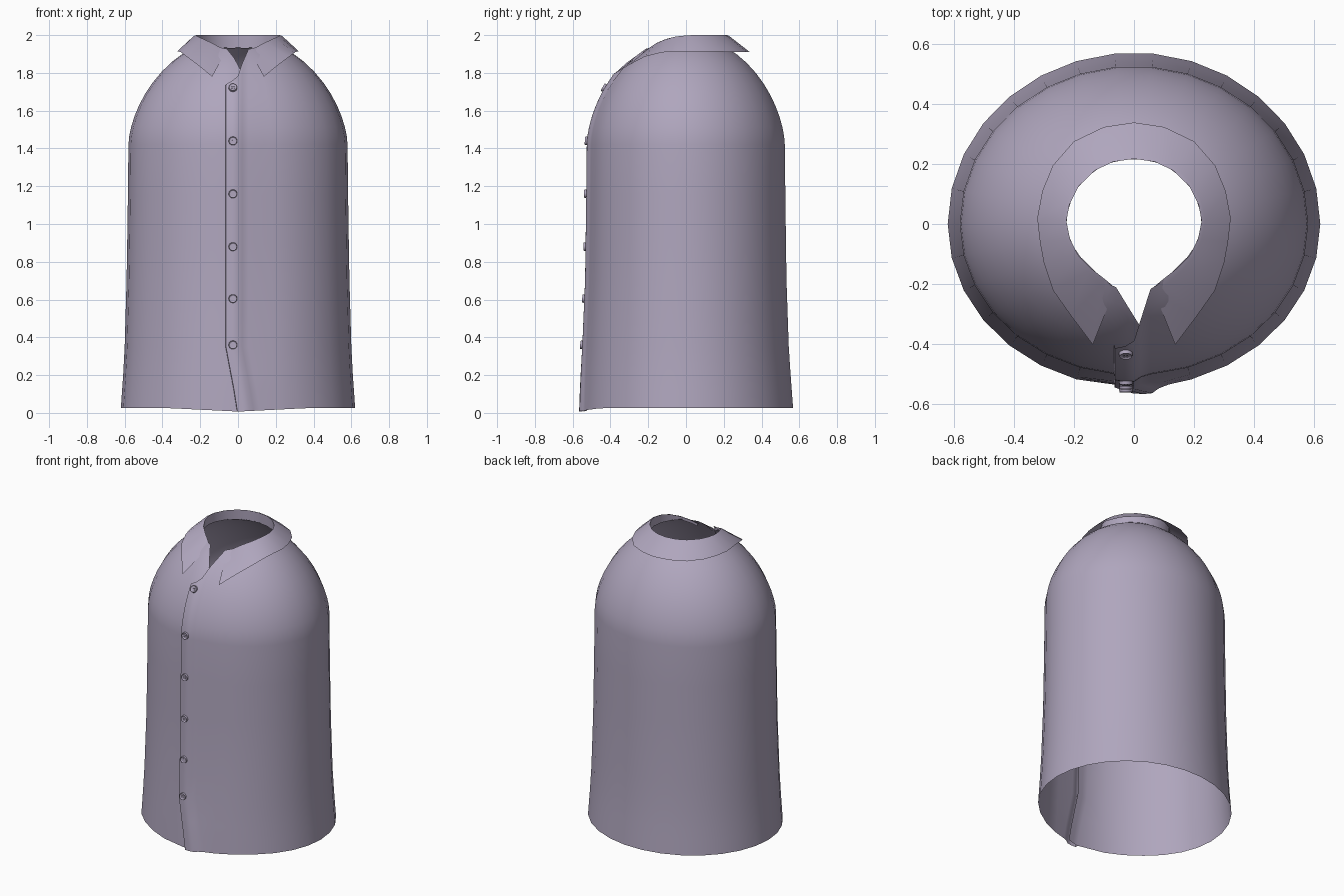
import bpy, bmesh, math
from mathutils import Vector, Matrix

if "Cube" in bpy.data.objects:
    bpy.data.objects.remove(bpy.data.objects["Cube"])

cloth = bpy.data.materials.new("lavender grey cloth")
cloth.diffuse_color = (0.43, 0.38, 0.51, 1)
cloth.use_nodes = True
cloth.node_tree.nodes["Principled BSDF"].inputs["Base Color"].default_value = cloth.diffuse_color


def interp(x, pts):
    """Piecewise linear lookup through (x, value) pairs."""
    if x <= pts[0][0]:
        return pts[0][1]
    for (a, va), (b, vb) in zip(pts, pts[1:]):
        if x <= b:
            return va + (vb - va) * (x - a) / (b - a)
    return pts[-1][1]


def finish(name, bm, angle=60):
    me = bpy.data.meshes.new(name)
    bm.to_mesh(me)
    bm.free()
    ob = bpy.data.objects.new(name, me)
    bpy.context.collection.objects.link(ob)
    me.materials.append(cloth)
    bpy.ops.object.select_all(action='DESELECT')
    ob.select_set(True)
    bpy.context.view_layer.objects.active = ob
    bpy.ops.object.shade_smooth_by_angle(angle=math.radians(angle))
    return ob


def sheet(name, rows, flip=False):
    """Open grid surface through rows of points."""
    bm = bmesh.new()
    grid = [[bm.verts.new(p) for p in row] for row in rows]
    for a, b in zip(grid, grid[1:]):
        for i in range(len(a) - 1):
            quad = [a[i], a[i + 1], b[i + 1], b[i]]
            bm.faces.new(quad[::-1] if flip else quad)
    return finish(name, bm)


# Radii of the garment by height, and the shoulder dome
WIDE = [(0, .622), (.2, .608), (.35, .60), (.7, .59), (1.05, .584), (1.42, .58)]
BACK = [(0, .572), (.2, .557), (.35, .547), (.7, .535), (1.05, .53), (1.42, .526)]
FRONT = [(0, .545), (.2, .535), (.35, .527), (.7, .512), (1.05, .507), (1.42, .503)]
NECK = [(0, .37), (15, .22), (37, .20), (62, .213), (90, .225), (130, .222), (180, .215)]


def dome(q):
    return 1.42 + .575 * max(0, 1 - q * q) ** .6


def round_point(phi, z, q):
    c, s = math.cos(math.radians(phi)), math.sin(math.radians(phi))
    depth = interp(z, FRONT if c > 0 else BACK)
    return Vector((interp(z, WIDE) * s * q, -depth * c * q, z))


def neck_q(phi):
    """Neck opening as a fraction of the shoulder ring."""
    a = min(phi, 360 - phi)
    return interp(a, NECK) / round_point(a, 1.42, 1).xy.length


# Front columns: (x, outward lift, neck fraction); free edge of the overlap first
OVERLAP = [(-.066, .004, .80), (-.064, .020, .79), (-.03, .023, .765), (0, .022, .73), (.022, .008, .62), (.055, 0, .44)]
UNDERLAP = [(-.06, 0, .43), (-.02, -.006, .56), (.02, -.012, .70)]
ANGLES = [18 + 324 * i / 27 for i in range(28)]


def front_point(col, z, q):
    x, lift, _ = col
    drop = max(0, (.35 - min(z, .35)) / .35)
    x += .066 * drop
    ry, rx = interp(z, FRONT), interp(z, WIDE)
    y = -ry * math.sqrt(max(.01, q * q - (x / rx) ** 2)) - lift
    return Vector((x, y, z))


def body_row(z, s):
    row = []

    def level(qn):
        q = 1 + (qn - 1) * s
        return q, (dome(q) - 1.42 if s > 0 else 0)

    def add_front(cols):
        for col in cols:
            q, up = level(col[2])
            p = front_point(col, z, q)
            p.z += up
            row.append(p)

    add_front(OVERLAP)
    for phi in ANGLES:
        q, up = level(neck_q(phi))
        p = round_point(phi, z, q)
        p.z += up
        row.append(p)
    add_front(UNDERLAP)
    # Hem dips slightly at the centre front
    if z < .1:
        for p in row:
            if p.y < 0:
                p.z -= .02 * max(0, 1 - abs(p.x) / .4)
    return row


rows = [body_row(z, 0) for z in (.027, .12, .2, .35, .5, .7, .9, 1.15, 1.42)]
rows += [body_row(1.42, s) for s in (.012, .04, .09, .16, .25, .36, .5, .65, .82, 1)]
sheet("shirt_body", rows)

# Collar: stand rising from the neck, folded over into a pointed flap.
# Columns from centre back to the front: fold x, y, z then outer edge x, y, z
COLLAR = [
    (0, .217, 2.0, 0, .338, 1.91), (.07, .207, 2.0, .10, .323, 1.91),
    (.13, .178, 2.0, .20, .275, 1.91), (.185, .125, 2.0, .27, .195, 1.912),
    (.215, .065, 2.0, .305, .11, 1.913), (.225, .01, 1.999, .322, .02, 1.914),
    (.213, -.05, 1.993, .313, -.06, 1.914), (.185, -.105, 1.98, .300, -.13, 1.908),
    (.14, -.15, 1.96, .27, -.22, 1.885), (.095, -.185, 1.935, .21, -.305, 1.84),
    (.062, -.213, 1.91, .137, -.402, 1.78)]


def collar_side(m):
    base, fold, roll, outer = [], [], [], []
    for fx, fy, fz, ox, oy, oz in COLLAR:
        f, o = Vector((fx * m, fy, fz)), Vector((ox * m, oy, oz))
        phi = math.degrees(math.atan2(fx, -fy))
        q = math.hypot(fx / .58, fy / (.503 if fy < 0 else .526))
        b = Vector((f.x * 1.01, f.y * 1.01, dome(q) - .005))
        b.z = min(b.z, f.z - .02)
        base.append(b)
        fold.append(f)
        roll.append(f.lerp(o, .12) + Vector((0, 0, .006 if fz < 1.99 else .004)))
        outer.append(o)
    return [base, fold, roll, outer]


right, left = collar_side(1), collar_side(-1)
sheet("collar", [l[:0:-1] + r for l, r in zip(left, right)], flip=True)


# Buttons down the overlap, following the slope of the cloth
def button(i, pos, normal):
    bm = bmesh.new()
    bmesh.ops.create_cone(bm, cap_ends=True, segments=16, radius1=.023, radius2=.021, depth=.012)
    top = max(bm.faces, key=lambda f: f.calc_center_median().z)
    bmesh.ops.inset_region(bm, faces=[top], thickness=.006)
    for v in top.verts:
        v.co.z -= .004
    # Thread pegs
    for a in range(4):
        ang = math.radians(45 + 90 * a)
        spot = Matrix.Translation((.007 * math.cos(ang), .007 * math.sin(ang), .003))
        bmesh.ops.create_cone(bm, cap_ends=True, segments=6, radius1=.003, radius2=.003,
                              depth=.004, matrix=spot)
    turn = normal.to_track_quat('Z', 'Y').to_matrix().to_4x4()
    bmesh.ops.transform(bm, matrix=Matrix.Translation(pos + normal * .005) @ turn, verts=bm.verts)
    finish("button_%d" % i, bm, 30)


def placket_point(z):
    col = (-.027, .023, 0)
    if z <= 1.42:
        return front_point(col, z, 1)
    q = math.sqrt(1 - ((z - 1.42) / .575) ** (1 / .6))
    p = front_point(col, 1.42, q)
    p.z = z
    return p


for i, z in enumerate((.36, .605, .88, 1.16, 1.44, 1.72), 1):
    slope = placket_point(z + .02) - placket_point(z - .02)
    button(i, placket_point(z), Vector((0, -slope.z, slope.y)).normalized())
